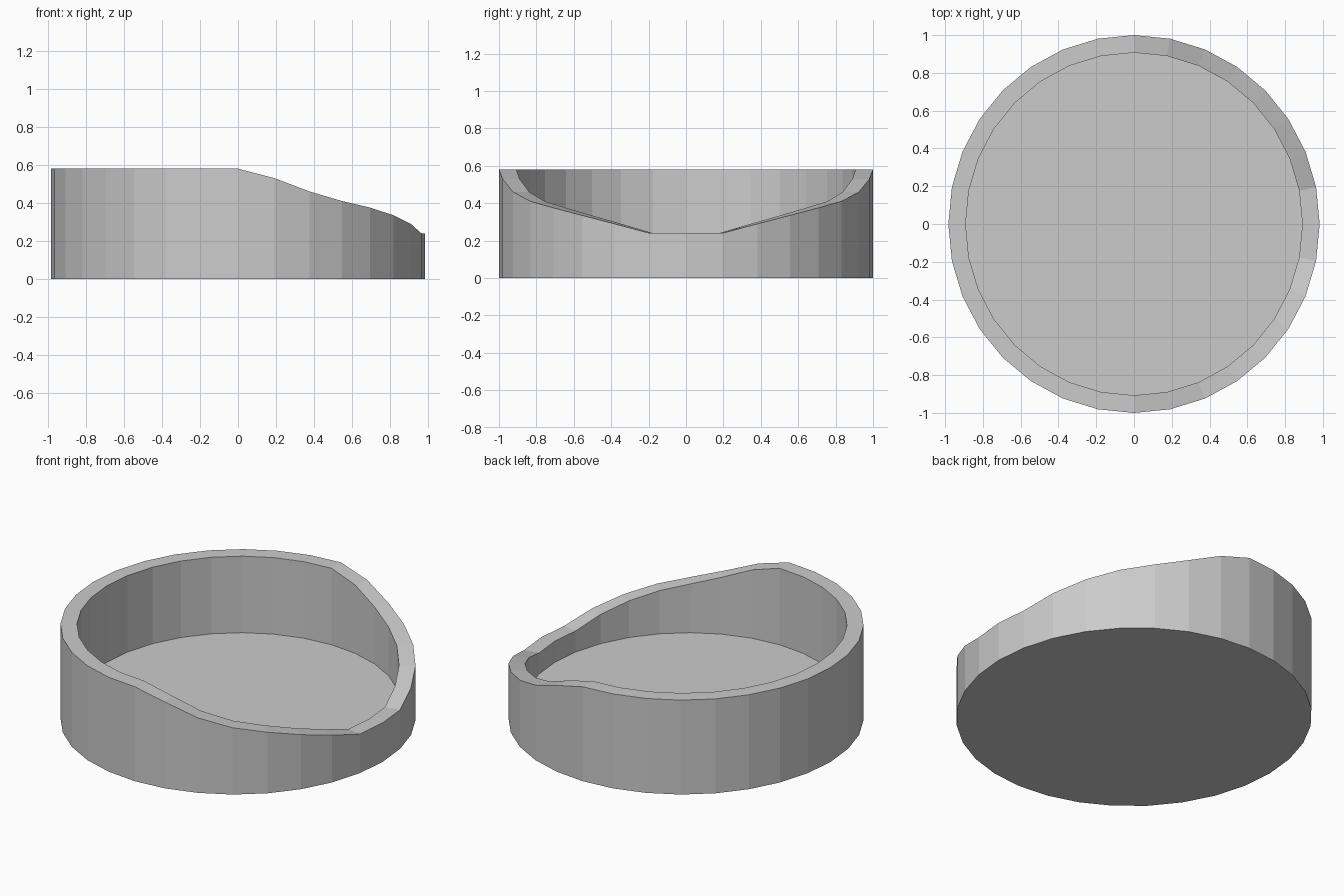
import bpy, bmesh, math

if "Cube" in bpy.data.objects:
    bpy.data.objects.remove(bpy.data.objects["Cube"])

SIDES = 32
RX, RY = 0.983, 1.0      # outer radii
INNER = 0.907            # inner wall ratio
FLOOR = 0.11
# rim heights from the low front (+x) round to the full-height half
RIM = [0.24, 0.24, 0.29, 0.335, 0.375, 0.41, 0.46, 0.53, 0.58]

bm = bmesh.new()


def ring(scale, height):
    verts = []
    for i in range(SIDES):
        a = 2 * math.pi * i / SIDES
        z = RIM[min(i, SIDES - i, 8)] if height is None else height
        verts.append(bm.verts.new((RX * scale * math.cos(a), RY * scale * math.sin(a), z)))
    return verts


# outer base, outer rim, inner rim, inner floor
rings = [ring(1, 0), ring(1, None), ring(INNER, None), ring(INNER, FLOOR)]
for a, b in zip(rings, rings[1:]):
    for i in range(SIDES):
        j = (i + 1) % SIDES
        bm.faces.new((a[i], a[j], b[j], b[i]))
bm.faces.new(rings[0][::-1])
bm.faces.new(rings[-1])
bmesh.ops.recalc_face_normals(bm, faces=bm.faces)

mesh = bpy.data.meshes.new("open_front_bowl")
bm.to_mesh(mesh)
bm.free()
bpy.context.collection.objects.link(bpy.data.objects.new("open_front_bowl", mesh))
